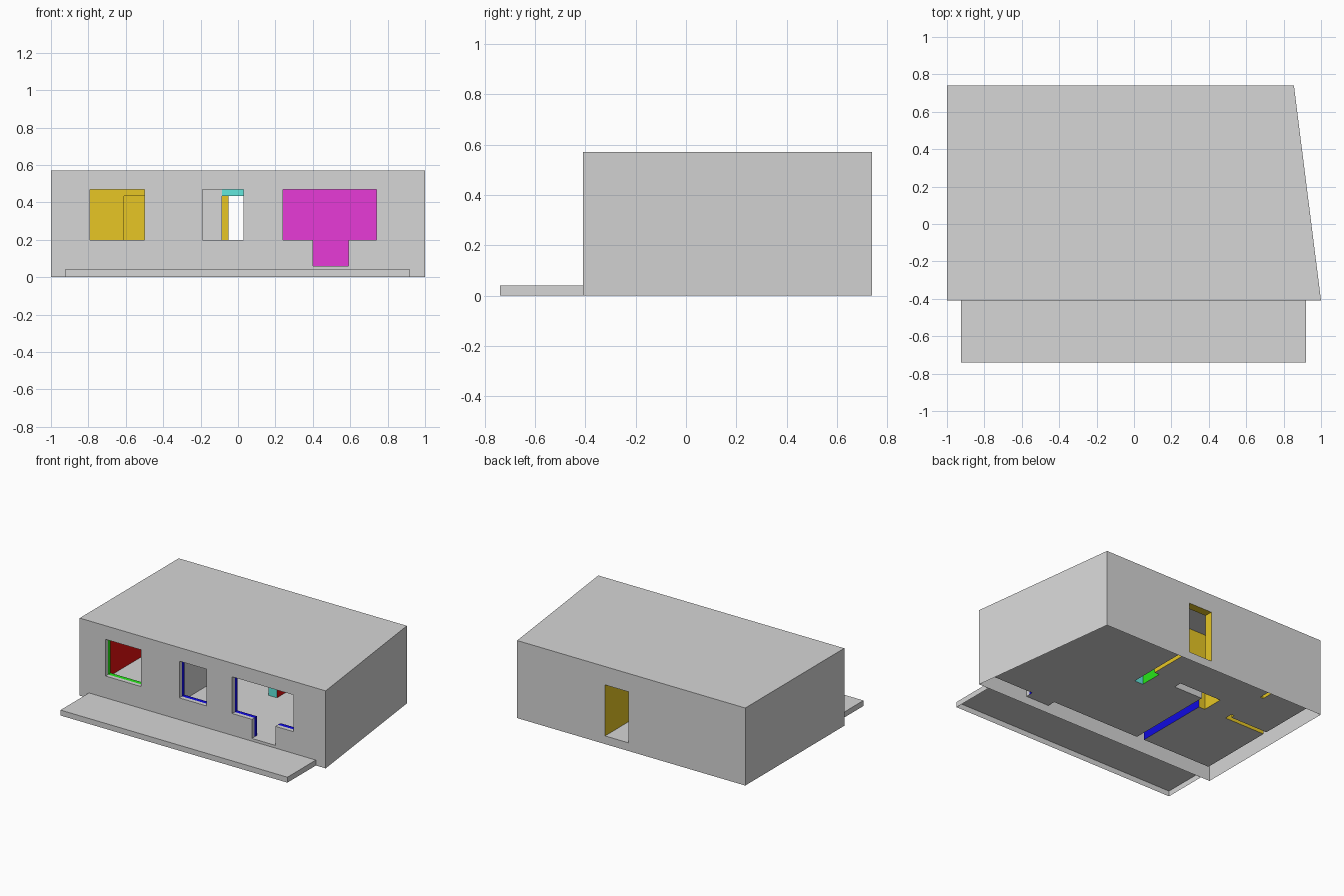
import bpy

cube = bpy.data.objects.get("Cube")
if cube:
    bpy.data.objects.remove(cube, do_unlink=True)


def make_material(name, rgb):
    mat = bpy.data.materials.new(name)
    mat.use_nodes = True
    mat.diffuse_color = (*rgb, 1)
    mat.node_tree.nodes["Principled BSDF"].inputs["Base Color"].default_value = (*rgb, 1)
    return mat


grey = make_material("plain_grey", (0.67, 0.67, 0.67))
yellow = make_material("yellow", (0.9, 0.64, 0.02))
blue = make_material("blue", (0.005, 0.003, 0.75))
green = make_material("green", (0.02, 0.83, 0.01))
red = make_material("red", (0.9, 0.006, 0.006))
teal = make_material("teal", (0.14, 0.9, 0.81))
magenta = make_material("magenta", (0.91, 0.05, 0.78))

# Levels
FLOOR, CEIL, ROOF = 0.06, 0.51, 0.57
SILL, TOP, HEAD = 0.20, 0.47, 0.435
# Outer shell lines
WEST, EAST, FRONT, BACK, EAST_BACK = -1.0, 1.0, -0.41, 0.74, 0.855
# Inner shell lines
IW, IE, IF, IB, IE_BACK = -0.94, 0.93, -0.35, 0.68, 0.80
# Partition lines
LEFT_R, LIVING_L = -0.38, -0.32
CROSS_F, CROSS_B = 0.32, 0.38
STORE_F, STORE_B = 0.22, 0.25
STORE_L, STORE_R = -0.635, -0.61
STUB, HALL_L = -0.43, -0.085
PIER_L, PIER_M, PIER_R, PIER_F = 0.10, 0.14, 0.17, 0.21

# Openings as (low, high, bottom, top)
left_window = (-0.79, -0.50, SILL, TOP)
mid_window = (-0.19, 0.03, SILL, TOP)
wide_window = (0.24, 0.74, SILL, TOP)
front_door = (0.40, 0.59, FLOOR, SILL)
back_door = (-0.05, PIER_M, FLOOR, HEAD)
room_door = (STORE_R, STUB, FLOOR, HEAD)
store_door = (0.28, 0.58, FLOOR, HEAD)


def build(name, quads, mat):
    """Object from a list of polygons."""
    verts, faces = [], []
    for quad in quads:
        faces.append(range(len(verts), len(verts) + len(quad)))
        verts += quad
    mesh = bpy.data.meshes.new(name)
    mesh.from_pydata(verts, [], [list(f) for f in faces])
    mesh.materials.append(mat)
    mesh.update()
    obj = bpy.data.objects.new(name, mesh)
    bpy.context.collection.objects.link(obj)
    return obj


def panel(name, p, q, mat, holes=(), low=FLOOR, high=CEIL):
    """Upright sheet from p to q, facing right of its direction, with openings."""
    axis = 0 if abs(q[0] - p[0]) > abs(q[1] - p[1]) else 1
    us = sorted({p[axis], q[axis], *(u for h in holes for u in h[:2])},
                reverse=q[axis] < p[axis])
    zs = sorted({low, high, *(z for h in holes for z in h[2:])})

    def at(u, z):
        t = (u - p[axis]) / (q[axis] - p[axis])
        return (p[0] + (q[0] - p[0]) * t, p[1] + (q[1] - p[1]) * t, z)

    quads = []
    for a, b in zip(us, us[1:]):
        for c, d in zip(zs, zs[1:]):
            u, z = (a + b) / 2, (c + d) / 2
            if not any(h[0] < u < h[1] and h[2] < z < h[3] for h in holes):
                quads.append([at(a, c), at(b, c), at(b, d), at(a, d)])
    return build(name, quads, mat)


def reveal(name, outline, start, end, mat, axis=0):
    """Sides of an opening, following an outline through a wall."""
    def at(point, depth):
        u, z = point
        return (u, depth, z) if axis == 0 else (depth, u, z)
    build(name, [[at(a, start), at(b, start), at(b, end), at(a, end)]
                 for a, b in zip(outline, outline[1:])], mat)


def door_outline(d):
    return [(d[1], d[2]), (d[1], d[3]), (d[0], d[3]), (d[0], d[2])]


def window_outline(w):
    return [(w[0], w[2]), (w[1], w[2])] + door_outline(w)[1:]


# Outer shell
panel("front_wall", (WEST, FRONT), (EAST, FRONT), grey,
      [left_window, mid_window, wide_window, front_door], 0, ROOF)
panel("slanted_side_wall", (EAST, FRONT), (EAST_BACK, BACK), grey, low=0, high=ROOF)
panel("back_wall", (EAST_BACK, BACK), (WEST, BACK), grey, [back_door], 0, ROOF)
panel("straight_side_wall", (WEST, BACK), (WEST, FRONT), grey, low=0, high=ROOF)
build("roof", [[(WEST, FRONT, ROOF), (EAST, FRONT, ROOF),
                (EAST_BACK, BACK, ROOF), (WEST, BACK, ROOF)]], grey)

# Terrace, open underneath
T_L, T_R, T_F, T_Z = -0.925, 0.92, -0.74, 0.04
panel("terrace_front", (T_L, T_F), (T_R, T_F), grey, low=0, high=T_Z)
panel("terrace_left_edge", (T_R, T_F), (T_R, FRONT), grey, low=0, high=T_Z)
panel("terrace_right_edge", (T_L, FRONT), (T_L, T_F), grey, low=0, high=T_Z)
build("terrace_top", [[(T_L, T_F, T_Z), (T_R, T_F, T_Z),
                       (T_R, FRONT, T_Z), (T_L, FRONT, T_Z)]], grey)

# Floors and ceilings, left open where the hollow walls stand
areas = [(IW, LEFT_R, IF, STORE_F), (STORE_R, STUB, STORE_F, CROSS_B),
         (IW, STORE_L, STORE_B, IB), (STORE_L, STORE_R, *store_door[:2]),
         (STORE_R, PIER_M, CROSS_B, IB), (LIVING_L, PIER_L, IF, CROSS_F),
         (HALL_L, PIER_L, CROSS_F, CROSS_B), (*front_door[:2], FRONT, IF),
         (*back_door[:2], IB, BACK)]


def slant(y):
    return IE + (IE_BACK - IE) * (y - IF) / (IB - IF)


shapes = [[(a, c), (b, c), (b, d), (a, d)] for a, b, c, d in areas]
for x, c, d in ((PIER_L, IF, PIER_F), (PIER_R, PIER_F, IB)):
    shapes.append([(x, c), (slant(c), c), (slant(d), d), (x, d)])
build("floor", [[(x, y, FLOOR) for x, y in s] for s in shapes], grey)
build("ceiling", [[(x, y, CEIL) for x, y in reversed(s)] for s in shapes
                  if s not in shapes[7:9]], grey)

# Left room
panel("left_room_front", (LEFT_R, IF), (IW, IF), green, [left_window])
panel("left_room_side", (IW, IF), (IW, STORE_F), red)
panel("left_room_partition", (LEFT_R, STORE_F), (LEFT_R, IF), blue)
panel("left_room_back", (IW, STORE_F), (LEFT_R, STORE_F), yellow, [room_door])
reveal("left_room_door_reveal", door_outline(room_door), STORE_F, STORE_B, yellow)

# Store room
panel("store_front", (STORE_L, STORE_B), (IW, STORE_B), yellow)
panel("store_side", (IW, STORE_B), (IW, IB), yellow)
panel("store_back", (IW, IB), (STORE_L, IB), yellow)
panel("store_partition_inside", (STORE_L, IB), (STORE_L, STORE_B), yellow, [store_door])
panel("store_partition_outside", (STORE_R, STORE_B), (STORE_R, IB), yellow, [store_door])
reveal("store_door_reveal", door_outline(store_door), STORE_R, STORE_L, yellow, 1)

# Hall
panel("hall_back", (STORE_R, IB), (PIER_M, IB), yellow, [back_door])
panel("hall_side", (PIER_M, IB), (PIER_M, CROSS_B), yellow)
panel("hall_shoulder", (PIER_M, CROSS_B), (PIER_L, CROSS_B), yellow)
panel("hall_lintel", (PIER_L, CROSS_B), (HALL_L, CROSS_B), yellow, low=HEAD)
panel("hall_front", (HALL_L, CROSS_B), (STUB, CROSS_B), yellow)
panel("hall_stub", (STUB, CROSS_B), (STUB, STORE_F), yellow)
panel("passage_lintel", (STUB, STORE_B), (STORE_R, STORE_B), yellow, low=HEAD)

# Living room
panel("living_front", (IE, IF), (LIVING_L, IF), blue, [mid_window, wide_window, front_door])
panel("living_partition", (LIVING_L, IF), (LIVING_L, CROSS_F), grey)
panel("living_cross_wall", (LIVING_L, CROSS_F), (HALL_L, CROSS_F), grey)
panel("living_lintel", (HALL_L, CROSS_F), (PIER_L, CROSS_F), teal, low=HEAD)
panel("living_door_jamb", (HALL_L, CROSS_F), (HALL_L, CROSS_B), yellow)
reveal("living_lintel_soffit", [(PIER_L, HEAD), (HALL_L, HEAD)], CROSS_F, CROSS_B, teal)
panel("pier_side", (PIER_L, CROSS_B), (PIER_L, PIER_F), green)
panel("pier_front", (PIER_L, PIER_F), (PIER_R, PIER_F), teal)
panel("alcove_side", (PIER_R, PIER_F), (PIER_R, IB), red)
panel("alcove_back", (PIER_R, IB), (IE_BACK, IB), magenta)
panel("living_slanted_side", (IE_BACK, IB), (IE, IF), teal)

# Opening sides: grey in the outer half, room colour in the inner half
w, d = wide_window, front_door
step_outline = [(w[0], SILL), (d[0], SILL), (d[0], FLOOR)]
step_outline += [(d[1], FLOOR), (d[1], SILL)] + window_outline(w)[1:]
# The threshold is part of the floor, so the outline starts and ends there
step_outline = step_outline[3:] + step_outline[1:3]
middle = (FRONT + IF) / 2
for label, outline, colour in (("left_window", window_outline(left_window), green),
                               ("mid_window", window_outline(mid_window), blue),
                               ("wide_window_and_door", step_outline, blue)):
    reveal(label + "_outer_reveal", outline, FRONT, middle, grey)
    reveal(label + "_inner_reveal", outline, middle, IF, colour)
reveal("back_door_reveal", door_outline(back_door), IB, BACK, yellow)
